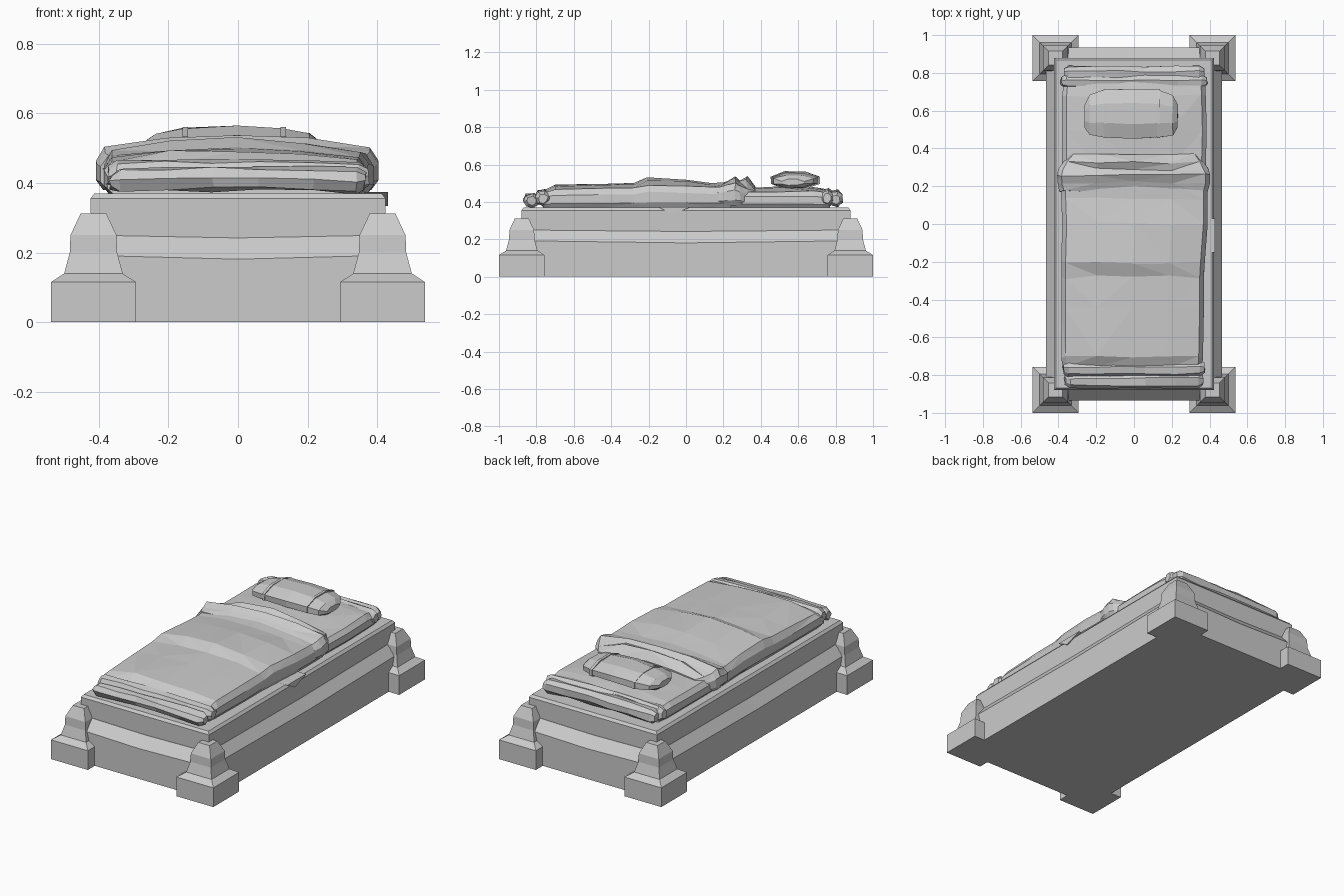
import bpy
import bmesh
import math
import random
from mathutils import Vector

random.seed(4)

if "Cube" in bpy.data.objects:
    bpy.data.objects.remove(bpy.data.objects["Cube"], do_unlink=True)


def loft(name, rings, triangulate=False):
    """Skin a list of equal-length point rings and cap both ends."""
    bm = bmesh.new()
    loops = [[bm.verts.new(p) for p in ring] for ring in rings]
    count = len(loops[0])
    for a, b in zip(loops, loops[1:]):
        for i in range(count):
            j = (i + 1) % count
            bm.faces.new((a[i], a[j], b[j], b[i]))
    bm.faces.new(loops[0])
    bm.faces.new(loops[-1])
    bmesh.ops.recalc_face_normals(bm, faces=bm.faces)
    if triangulate:
        bmesh.ops.triangulate(bm, faces=bm.faces)
    mesh = bpy.data.meshes.new(name)
    bm.to_mesh(mesh)
    bm.free()
    obj = bpy.data.objects.new(name, mesh)
    bpy.context.collection.objects.link(obj)
    return obj


def wobble(amount):
    return random.uniform(-amount, amount)


def rectangle(cx, cy, hx, hy, z, sag=0.0):
    """Rectangle ring with side midpoints that may dip by sag."""
    signs = [(-1, -1), (0, -1), (1, -1), (1, 0), (1, 1), (0, 1), (-1, 1), (-1, 0)]
    return [Vector((cx + sx * hx, cy + sy * hy, z - (0 if sx and sy else sag)))
            for sx, sy in signs]


def cloth(name, sections, bottom, lump):
    """Draped sheet: sections along y of (y, left, right, edge z, crown z)."""
    rings = []
    for y, left, right, edge, crown in sections:
        middle, half = (left + right) / 2, (right - left) / 2
        ring = []
        for u, side, rise in SHEET_OUTLINE:
            z = bottom + (edge - bottom) * side + (crown - edge) * rise
            loose = lump if side == 1 else lump / 3
            ring.append(Vector((middle + half * u,
                                y + wobble(loose * 2) * (side > 0),
                                z + wobble(loose) * (side > 0))))
        rings.append(ring)
    return loft(name, rings, triangulate=True)


def roll(name, stations, sides, lump):
    """Soft roll along x: stations of (x, y, z, half depth, half height)."""
    rings = []
    for x, y, z, ry, rz in stations:
        ring = []
        for k in range(sides):
            a = math.tau * (k + 0.5) / sides
            ring.append(Vector((x + wobble(lump),
                                y + ry * math.cos(a) + wobble(lump),
                                z + rz * math.sin(a) + wobble(lump))))
        rings.append(ring)
    return loft(name, rings)


# Sheet cross-section: width fraction, side height fraction, crown fraction
HALF_OUTLINE = [(0.95, 0, 0), (1, 0.25, 0), (1, 0.7, 0), (0.94, 1, 0), (0.5, 1, 0.75)]
SHEET_OUTLINE = ([(-u, s, r) for u, s, r in HALF_OUTLINE] + [(0, 1, 1)]
                 + HALF_OUTLINE[::-1])

# Stone plinth with sloped shoulder and bed slab
loft("bed_plinth", [
    rectangle(0, 0, 0.467, 0.935, 0),
    rectangle(0, 0, 0.467, 0.935, 0.193, 0.012),
    rectangle(0, 0, 0.422, 0.88, 0.25, 0.008),
])
loft("bed_slab", [
    rectangle(0, 0, 0.42, 0.878, 0.22),
    rectangle(0, 0, 0.424, 0.88, 0.355),
    rectangle(0, 0, 0.412, 0.868, 0.37),
])

# Corner posts
POST_PROFILE = [(0.122, 0), (0.122, 0.115), (0.084, 0.14),
                (0.068, 0.2), (0.066, 0.25), (0.037, 0.312)]
for end, sy in (("front", -1), ("back", 1)):
    for side, sx in (("left", 1), ("right", -1)):
        loft(f"{end}_{side}_post",
             [rectangle(sx * 0.415, sy * 0.878, h, h, z) for h, z in POST_PROFILE])

# Mattress under the blanket
cloth("mattress", [
    (-0.76, -0.36, 0.35, 0.42, 0.44),
    (-0.3, -0.37, 0.35, 0.44, 0.46),
    (0.3, -0.38, 0.38, 0.455, 0.475),
    (0.5, -0.38, 0.385, 0.455, 0.48),
    (0.68, -0.38, 0.38, 0.46, 0.48),
    (0.77, -0.37, 0.375, 0.445, 0.467),
], 0.365, 0.004)

# Blanket with a ridge across the middle
cloth("blanket", [
    (-0.765, -0.375, 0.36, 0.44, 0.46),
    (-0.71, -0.385, 0.365, 0.465, 0.495),
    (-0.45, -0.385, 0.37, 0.47, 0.5),
    (-0.28, -0.385, 0.37, 0.475, 0.503),
    (-0.2, -0.385, 0.375, 0.49, 0.527),
    (0, -0.38, 0.39, 0.48, 0.517),
    (0.13, -0.385, 0.39, 0.475, 0.503),
    (0.24, -0.39, 0.39, 0.475, 0.5),
], 0.367, 0.006)

# Turned-down fold, thicker than the blanket
cloth("blanket_fold", [
    (0.17, -0.395, 0.39, 0.475, 0.495),
    (0.22, -0.405, 0.403, 0.487, 0.512),
    (0.26, -0.408, 0.403, 0.5, 0.535),
    (0.29, -0.4, 0.395, 0.485, 0.515),
    (0.325, -0.375, 0.37, 0.47, 0.537),
    (0.365, -0.34, 0.34, 0.46, 0.485),
], 0.38, 0.004)

# Corner of cloth hanging over the slab edge
loft("blanket_flap", [
    [Vector((x, -0.15, 0.374)), Vector((x, 0.03, 0.374)), Vector((x, -0.075, 0.334))]
    for x in (0.36, 0.43)])


def bundle(name, y, z, depth, height, width):
    """Rumpled roll across the bed with pinched ends."""
    steps = (-1, -0.93, -0.55, -0.2, 0.15, 0.6, 0.93, 1)
    stations = []
    for s in steps:
        pinch = 0.6 if abs(s) == 1 else 1
        stations.append((s * width, y, z + 0.008 * (1 - s * s),
                         depth * pinch, height * pinch))
    return roll(name, stations, 7, 0.005)


# Gathered cloth at foot and head
bundle("foot_roll_lower", -0.825, 0.405, 0.045, 0.036, 0.365)
bundle("foot_roll_upper", -0.765, 0.42, 0.045, 0.042, 0.375)
bundle("head_roll_outer", 0.8, 0.415, 0.04, 0.042, 0.37)
bundle("head_roll_inner", 0.755, 0.42, 0.04, 0.045, 0.385)

# Pillow with two strap seams
roll("pillow", [
    (-0.262, 0.57, 0.505, 0.065, 0.018),
    (-0.235, 0.58, 0.51, 0.115, 0.036),
    (-0.16, 0.585, 0.515, 0.135, 0.044),
    (0, 0.585, 0.517, 0.142, 0.05),
    (0.13, 0.583, 0.515, 0.135, 0.044),
    (0.205, 0.575, 0.51, 0.115, 0.036),
    (0.232, 0.57, 0.505, 0.065, 0.018),
], 8, 0.003)
for name, x in (("pillow_seam_right", -0.152), ("pillow_seam_left", 0.13)):
    roll(name, [(x + dx, 0.585, 0.515, 0.141, 0.049) for dx in (-0.008, 0.008)], 8, 0)
